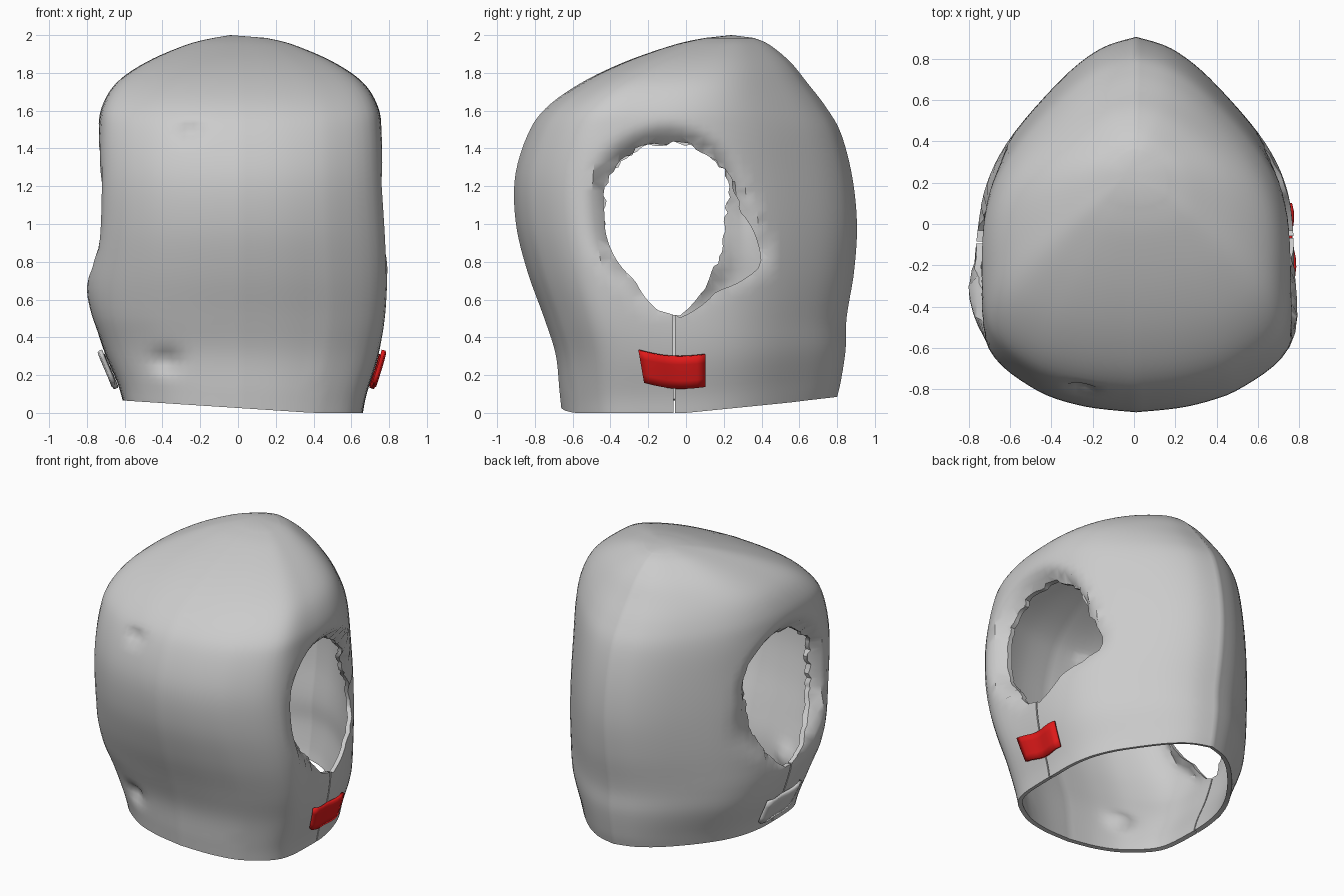
import bpy, bmesh, math, random
from mathutils import Vector
from mathutils.bvhtree import BVHTree

if "Cube" in bpy.data.objects:
    bpy.data.objects.remove(bpy.data.objects["Cube"])

random.seed(4)

# height, half width, front y, back y
ROWS = [(0, .65, -.66, .80), (.10, .67, -.67, .82), (.30, .73, -.69, .845),
        (.50, .76, -.75, .85), (.75, .765, -.84, .89), (1.0, .76, -.90, .905),
        (1.25, .755, -.905, .88), (1.48, .75, -.835, .82), (1.62, .73, -.735, .74),
        (1.75, .65, -.55, .64), (1.86, .49, -.32, .55), (1.95, .28, -.06, .44),
        (1.985, .14, .10, .36)]
# half of the body cross-section, front to pointed back
HALF = [(0, -1), (.35, -.965), (.66, -.87), (.94, -.66), (1, -.3), (.97, .1),
        (.82, .42), (.5, .75), (.24, .93), (0, 1)]
# armhole radii every 30 degrees around its centre: outer crease and inner edges
CY, CZ = -.07, 1.05
OUTER = [.44, .42, .46, .51, .51, .50, .48, .47, .46, .56, .475, .57]
INNER = {1: [.37, .355, .375, .38, .395, .40, .36, .375, .40, .56, .465, .54],
         -1: [.28, .345, .375, .38, .395, .40, .36, .375, .40, .56, .38, .30]}
SLIT = {1: -.063, -1: -.09}


def curve(pts, t):
    """Smooth interpolation through points, t from 0 to 1."""
    f = min(t, .99999) * (len(pts) - 1)
    i, u = int(f), f - int(f)
    p = [Vector(pts[min(max(i + k, 0), len(pts) - 1)]) for k in (-1, 0, 1, 2)]
    return .5 * (2 * p[1] + (p[2] - p[0]) * u + (2 * p[0] - 5 * p[1] + 4 * p[2] - p[3]) * u * u
                 + (3 * p[1] - p[0] - 3 * p[2] + p[3]) * u ** 3)


def radius(table, a):
    f = (math.degrees(a) % 360) / 30
    i = int(f) % 12
    return table[i] + (table[(i + 1) % 12] - table[i]) * (f - int(f))


def bump(a, b, wa, wb):
    return math.exp(-(a / wa) ** 2 - (b / wb) ** 2)


def make(name, verts, faces):
    me = bpy.data.meshes.new(name)
    me.from_pydata(verts, [], faces)
    ob = bpy.data.objects.new(name, me)
    bpy.context.collection.objects.link(ob)
    return ob


def activate(ob):
    bpy.ops.object.select_all(action='DESELECT')
    ob.select_set(True)
    bpy.context.view_layer.objects.active = ob


def body_point(x, y, z):
    side = 1 if x > 0 else -1
    # armhole lip rolled inward
    a, d = math.atan2(z - CZ, y - CY), math.hypot(y - CY, z - CZ)
    ro, ri = radius(OUTER, a), radius(INNER[side], a)
    lip = 0
    if d < ro and abs(x) > .3:
        s = min(1, (ro - d) / max(ro - ri, .03))
        lip = side * .09 * s * s * min(1, (ro - ri) / .08)
    # fuller right front corner, flared left front panel, narrower left hem
    low = max(0, 1 - z / .5)
    if x > .4:
        x += .035 * bump(y + .55, z - .75, .25, .6)
    if x < 0:
        w = min(1, -x / .5) ** 2
        x += w * (.03 * low - .05 * bump(y + .3, z - .68, .25, .2))
    # small dents in the front
    if y < -.4:
        y += .05 * bump(x + .25, z - 1.49, .05, .035) + .05 * bump(x + .38, z - .25, .07, .06)
    # tilted hem
    z += low * (.10 * max(y, 0) + .065 * max(0, .4 - x) * (1 if y < 0 else max(0, 1 - y)))
    return Vector((x - lip, y, z))


# body shell lofted from the sections
N, M = 96, 60
loop = [curve(HALF, 2 * j / N) for j in range(N // 2)]
loop += [Vector((-p.x, p.y)) for p in [curve(HALF, 1 - 2 * j / N) for j in range(N // 2)]]
verts, faces = [], []
for i in range(M):
    z, hx, yf, yb = curve([Vector(r) for r in ROWS], i / (M - 1))
    for p in loop:
        verts.append(body_point(p.x * hx + .01, (yf + yb) / 2 + p.y * (yb - yf) / 2, z))
for i in range(M - 1):
    for j in range(N):
        k = (j + 1) % N
        faces.append((i * N + j, i * N + k, (i + 1) * N + k, (i + 1) * N + j))
verts.append(Vector((-.04, .24, 2.0)))
faces += [((M - 1) * N + j, (M - 1) * N + (j + 1) % N, M * N) for j in range(N)]
tree = BVHTree.FromPolygons(verts, faces)
body = make("vest_body", verts, faces)
activate(body)
mod = body.modifiers.new("thickness", 'SOLIDIFY')
mod.thickness, mod.offset = .03, -1
bpy.ops.object.modifier_apply(modifier=mod.name)

# ragged armholes with the side seam slit below them
cv, cf = [], []
for side in (1, -1):
    outline = []
    for k in range(72):
        a = math.radians(-86 + k * 352 / 72)
        r = radius(INNER[side], a)
        if 0 < k * 5 - 88 < 160 or side < 0 and 3 < k < 60:
            r += random.uniform(-.018, .012)
        outline.append((CY + r * math.cos(a), CZ + r * math.sin(a)))
    c = SLIT[side]
    outline += [(c - .005, .52), (c - .004, -.2), (c + .004, -.2), (c + .005, .52)]
    n, b = len(outline), len(cv)
    cv += [(x, y, z) for x in (.3 * side, 1.3 * side) for y, z in outline]
    cf += [tuple(range(b, b + n))[::-1], tuple(range(b + n, b + 2 * n))]
    cf += [(b + i, b + (i + 1) % n, b + n + (i + 1) % n, b + n + i) for i in range(n)]
cutter = make("armhole_cutter", cv, cf)
cutter.hide_render = True
bm = bmesh.new()
bm.from_mesh(cutter.data)
bmesh.ops.recalc_face_normals(bm, faces=bm.faces)
bm.to_mesh(cutter.data)
bm.free()
# use the first solver that keeps the shell whole
mod = body.modifiers.new("armholes", 'BOOLEAN')
mod.operation, mod.object = 'DIFFERENCE', cutter
for solver in ('EXACT', 'MANIFOLD', 'FLOAT'):
    mod.solver = solver
    result = body.evaluated_get(bpy.context.evaluated_depsgraph_get())
    if 6000 < len(result.data.polygons) != len(body.data.polygons):
        break
activate(body)
bpy.ops.object.modifier_apply(modifier=mod.name)
bpy.data.objects.remove(cutter)
bpy.ops.object.shade_smooth_by_angle(angle=math.radians(40))

# side straps laid over the seams
red = bpy.data.materials.new("red")
red.diffuse_color = (.75, .01, .01, 1)
red.use_nodes = True
red.node_tree.nodes["Principled BSDF"].inputs["Base Color"].default_value = red.diffuse_color
for side, name in ((1, "right_strap"), (-1, "left_strap")):
    sv, sf = [], []
    for i in range(9):
        for j in range(5):
            u, v = i / 8, j / 4
            y = -.25 + .35 * u + .03 * (1 - u) * (1 - v)
            z = .15 + .17 * v - .02 * math.sin(u * math.pi) + .012 * (1 - u) - .01 * u
            hit = tree.ray_cast(Vector((2 * side, y, z)), Vector((-side, 0, 0)))[0]
            sv.append((hit.x + side * (.022 + .008 * math.sin(u * 9)), y, z))
    for i in range(8):
        for j in range(4):
            q = (i * 5 + j, i * 5 + 5 + j, i * 5 + 6 + j, i * 5 + 1 + j)
            sf.append(q if side > 0 else q[::-1])
    strap = make(name, sv, sf)
    mod = strap.modifiers.new("thickness", 'SOLIDIFY')
    mod.thickness, mod.offset = .02, 0
    if side > 0:
        strap.data.materials.append(red)
    activate(strap)
    bpy.ops.object.shade_smooth_by_angle(angle=math.radians(40))
